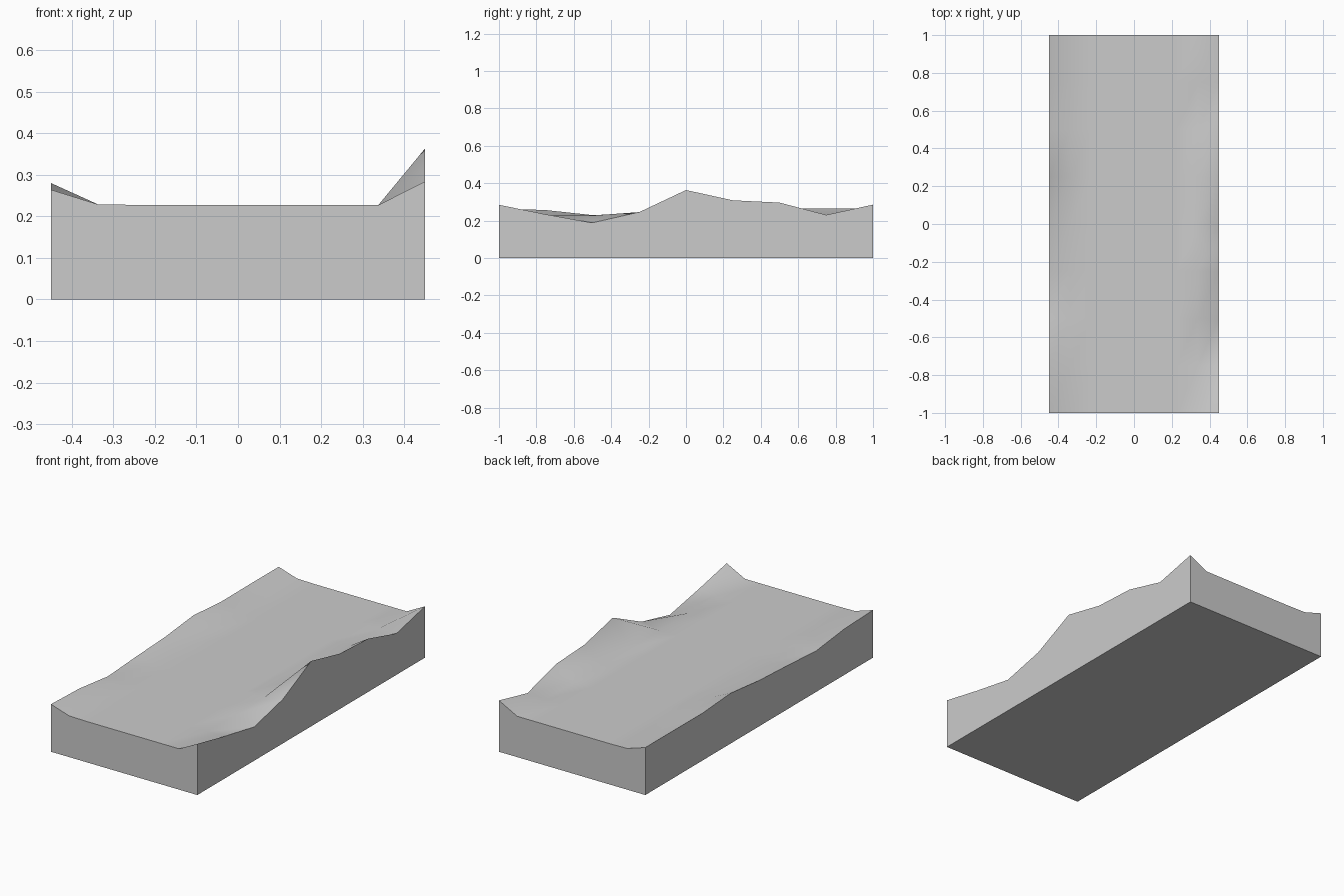
import bpy, bmesh

if "Cube" in bpy.data.objects:
    bpy.data.objects.remove(bpy.data.objects["Cube"])

# Rim heights from front (y=-1) to back (y=1)
left_rim = [.264, .256, .228, .243, .255, .28, .263, .264, .264]
right_rim = [.284, .233, .188, .245, .363, .308, .296, .23, .285]
FLOOR = .227
N = 8

bm = bmesh.new()


def height(i, j):
    if i == 0:
        return left_rim[j]
    if i == N:
        return right_rim[j]
    return FLOOR + (.002 if i == 1 else 0)


# Bumpy-edged top surface on an 8 x 8 grid
top = [[bm.verts.new((-.45 + .9 * i / N, -1 + 2 * j / N, height(i, j)))
        for j in range(N + 1)] for i in range(N + 1)]
for i in range(N):
    for j in range(N):
        a, b, c, d = top[i][j], top[i + 1][j], top[i + 1][j + 1], top[i][j + 1]
        for tri in ((a, b, c), (a, c, d)):
            bm.faces.new(tri).smooth = True

# Vertical walls and flat base
rim = ([top[i][0] for i in range(N)] + [top[N][j] for j in range(N)]
       + [top[i][N] for i in range(N, 0, -1)] + [top[0][j] for j in range(N, 0, -1)])
base = [bm.verts.new((v.co.x, v.co.y, 0)) for v in rim]
for k in range(len(rim)):
    n = (k + 1) % len(rim)
    bm.faces.new((base[k], base[n], rim[n], rim[k]))
bm.faces.new(base[::-1])

# Sharp edges where walls meet other surfaces
for e in bm.edges:
    if len(e.link_faces) == 2 and e.calc_face_angle() > .7:
        e.smooth = False

mesh = bpy.data.meshes.new("ground_slab")
bm.to_mesh(mesh)
bm.free()
bpy.context.collection.objects.link(bpy.data.objects.new("ground_slab", mesh))
